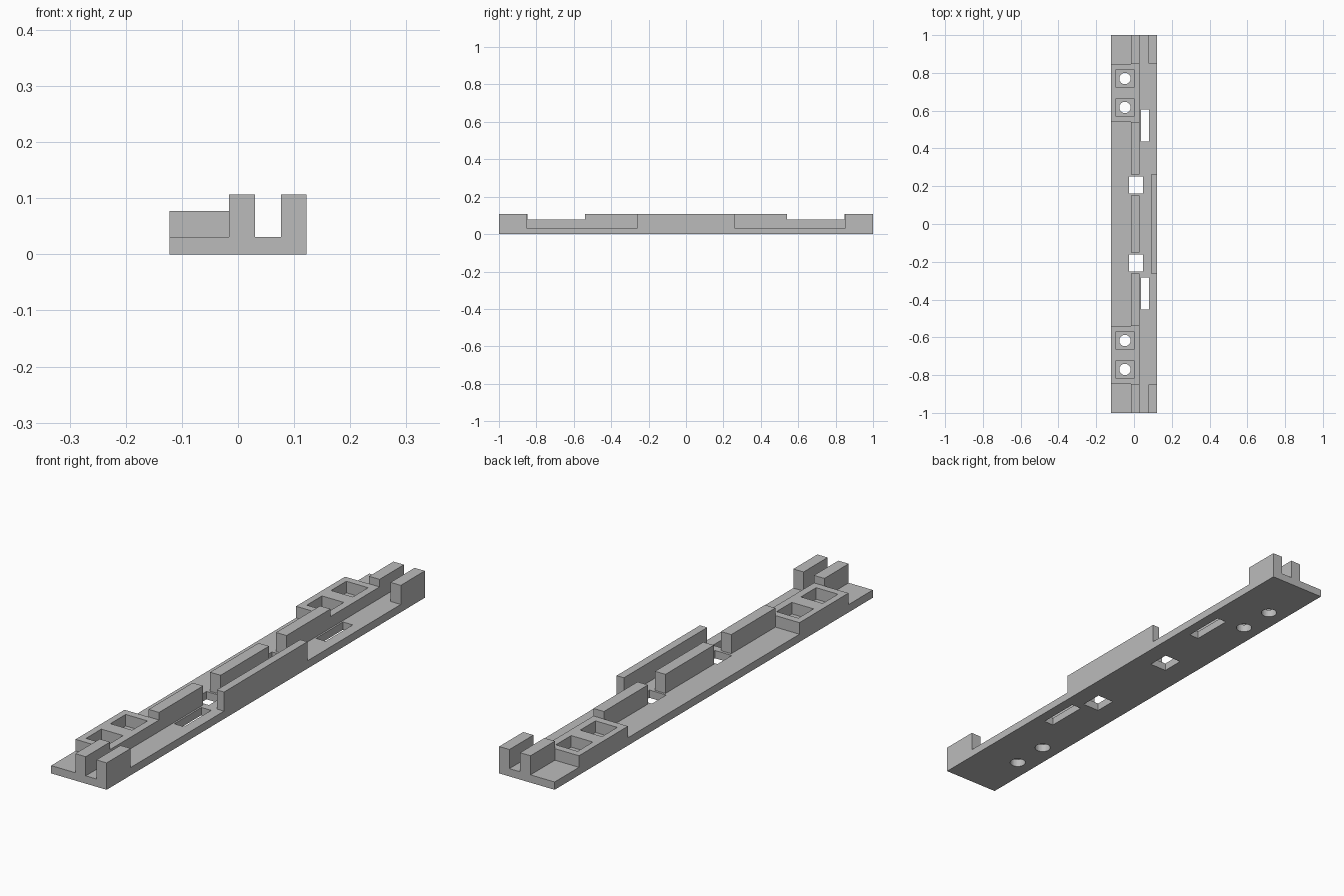
import bpy
import bmesh
from mathutils import Matrix, Vector

if "Cube" in bpy.data.objects:
    bpy.data.objects.remove(bpy.data.objects["Cube"], do_unlink=True)

HALF_W, BASE_H, BLOCK_H, RAIL_H = 0.122, 0.031, 0.077, 0.107
RIB_L, RIB_R = -0.016, 0.03          # centre rib, left and right faces
HOLE_X, HOLE_YS = -0.048, (0.617, 0.77)
POCKET = 0.048                       # half the pocket side

grey = bpy.data.materials.new("plain grey")
grey.use_nodes = True
colour = (0.5, 0.5, 0.5, 1)
grey.diffuse_color = colour
grey.node_tree.nodes["Principled BSDF"].inputs["Base Color"].default_value = colour


def add_box(bm, x0, x1, y0, y1, z0, z1):
    low, high = Vector((x0, y0, z0)), Vector((x1, y1, z1))
    bmesh.ops.create_cube(bm, size=1, matrix=Matrix.Translation((low + high) / 2)
                          @ Matrix.Diagonal((*(high - low), 1)))


def finish(bm, name):
    mesh = bpy.data.meshes.new(name)
    bm.to_mesh(mesh)
    bm.free()
    mesh.materials.append(grey)
    obj = bpy.data.objects.new(name, mesh)
    bpy.context.collection.objects.link(obj)
    return obj


def box(name, *bounds):
    bm = bmesh.new()
    add_box(bm, *bounds)
    return finish(bm, name)


def cut(target, cutter):
    mod = target.modifiers.new("cut", "BOOLEAN")
    mod.operation, mod.solver, mod.object = "DIFFERENCE", "EXACT", cutter
    cutter.hide_render = True
    cutter.hide_set(True)
    cutter.display_type = "WIRE"


# Base plate, with screw holes, square openings and long slots
base = box("base_plate", -HALF_W, HALF_W, -1, 1, 0, BASE_H)
bm = bmesh.new()
for side in (-1, 1):
    for y in HOLE_YS:
        bmesh.ops.create_cone(bm, cap_ends=True, segments=32, radius1=0.03, radius2=0.03,
                              depth=0.2, matrix=Matrix.Translation((HOLE_X, side * y, 0)))
    y = side * 0.206
    add_box(bm, -0.026, 0.048, y - 0.045, y + 0.045, -0.1, 0.1)
for y in (0.522, -0.368):
    add_box(bm, 0.037, 0.08, y - 0.085, y + 0.085, -0.1, 0.1)
cut(base, finish(bm, "base_cutter"))

# Long rail at the middle of the left edge, and centre rib beside it
box("middle_edge_rail", 0.09, HALF_W, -0.262, 0.262, BASE_H, RAIL_H)
box("middle_rib", RIB_L, RIB_R, -0.152, 0.152, BASE_H, RAIL_H)

# Parts repeated at the front and back ends
for side, end in ((-1, "front"), (1, "back")):
    def span(a, b):
        return sorted((side * a, side * b))

    box(end + "_edge_rail", 0.077, HALF_W, *span(0.849, 1), BASE_H, RAIL_H)
    box(end + "_end_rib", RIB_L, RIB_R, *span(0.847, 1), BASE_H, RAIL_H)
    box(end + "_inner_rib", RIB_L, RIB_R, *span(0.262, 0.539), BASE_H, RAIL_H)

    # Raised block with two square pockets over the screw holes
    block = box(end + "_mount_block", -HALF_W, RIB_R, *span(0.539, 0.847), BASE_H, BLOCK_H)
    bm = bmesh.new()
    for y in HOLE_YS:
        add_box(bm, HOLE_X - POCKET, HOLE_X + POCKET,
                side * y - POCKET, side * y + POCKET, 0.01, 0.1)
    cut(block, finish(bm, end + "_pocket_cutter"))
